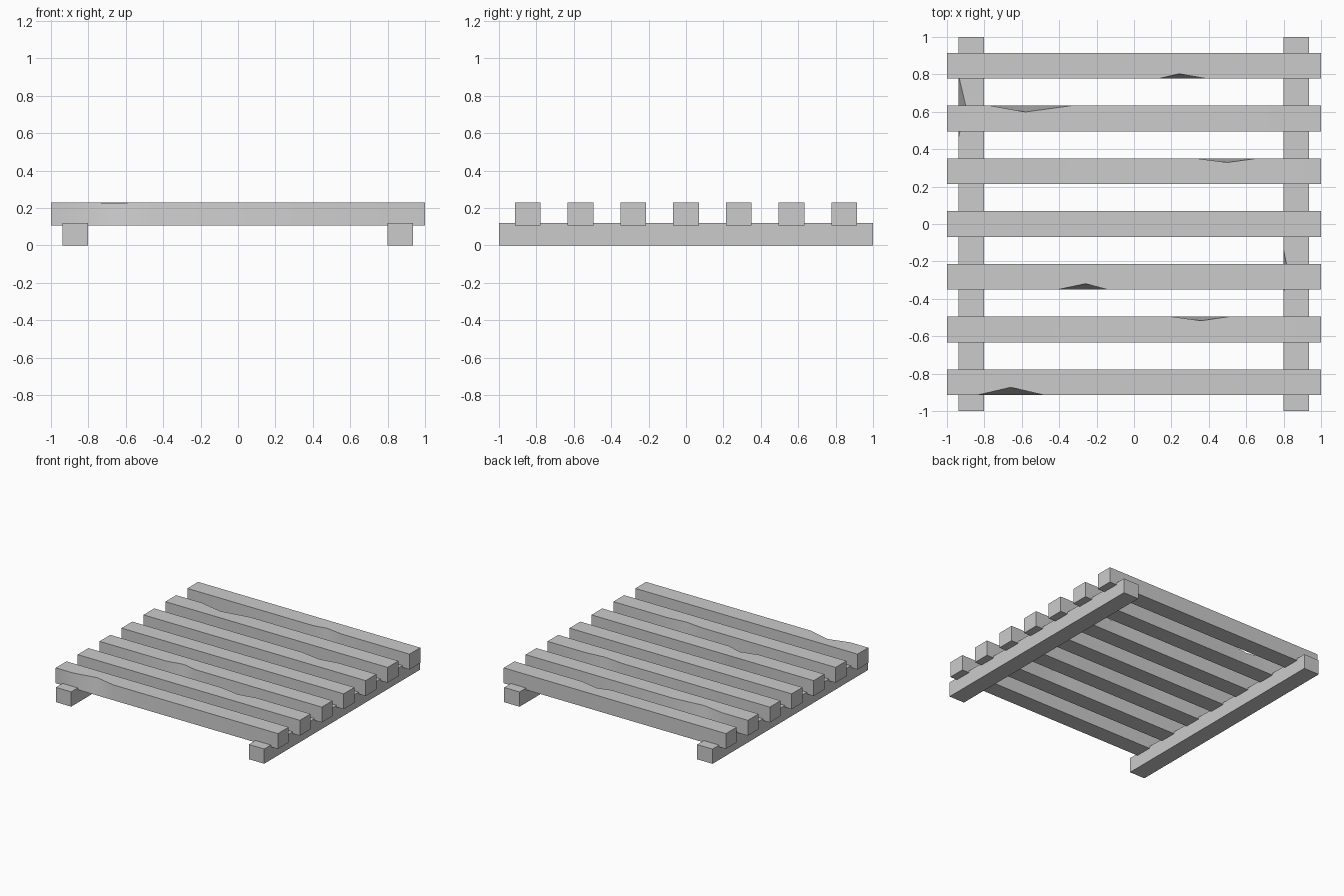
import bpy, bmesh
from math import pi

if "Cube" in bpy.data.objects:
    bpy.data.objects.remove(bpy.data.objects["Cube"])

W = 0.069  # half width of a timber


def timber(name, loc, height, chips=(), turn=0.0):
    """Square timber, 2 long; chips = (start, peak, end, corner, inset, drop).
    Corners: 0 front bottom, 1 back bottom, 2 back top, 3 front top."""
    bm = bmesh.new()
    stations = sorted({-1.0, 1.0} | {s for c in chips for s in c[:3]})
    rings = []
    for u in stations:
        pts = [[u, -W, 0], [u, W, 0], [u, W, height], [u, -W, height]]
        for start, peak, end, k, inset, drop in chips:
            if u == peak:
                pts[k][1] += inset if k in (0, 3) else -inset
                pts[k][2] += drop if k < 2 else -drop
        rings.append([bm.verts.new(p) for p in pts])
    for a, b in zip(rings, rings[1:]):
        for i in range(4):
            j = (i + 1) % 4
            bm.faces.new((a[i], a[j], b[j], b[i]))
    bm.faces.new(rings[0])
    bm.faces.new(rings[-1])
    bmesh.ops.recalc_face_normals(bm, faces=bm.faces)
    me = bpy.data.meshes.new(name)
    bm.to_mesh(me)
    bm.free()
    ob = bpy.data.objects.new(name, me)
    ob.location = loc
    ob.rotation_euler.z = turn
    bpy.context.collection.objects.link(ob)
    bpy.ops.object.select_all(action='DESELECT')
    ob.select_set(True)
    bpy.context.view_layer.objects.active = ob
    bpy.ops.object.shade_smooth_by_angle(angle=pi / 6)


# Two bearers running front to back
timber("left_bearer", (-0.87, 0, 0), 0.12, [(0.46, 0.63, 0.80, 2, 0.04, 0.003)], pi / 2)
timber("right_bearer", (0.867, 0, 0), 0.12, [(-0.37, -0.25, -0.13, 2, 0.025, 0.003)], pi / 2)

# Seven slats across, front to back, with worn edges
slat_chips = [
    [(-0.84, -0.66, -0.48, 3, 0.042, 0.004)],
    [(0.20, 0.36, 0.51, 2, 0.022, 0.003)],
    [(-0.41, -0.26, -0.14, 3, 0.032, 0.003), (-0.41, -0.26, -0.14, 1, 0.015, 0.01)],
    [],
    [(0.33, 0.50, 0.66, 2, 0.022, 0.003)],
    [(-0.77, -0.58, -0.33, 2, 0.034, 0.004)],
    [(0.13, 0.24, 0.39, 3, 0.026, 0.003)],
]
for i, chips in enumerate(slat_chips):
    timber(f"slat_{i + 1}", (0, (i - 3) * 0.282, 0.105), 0.125, chips)
